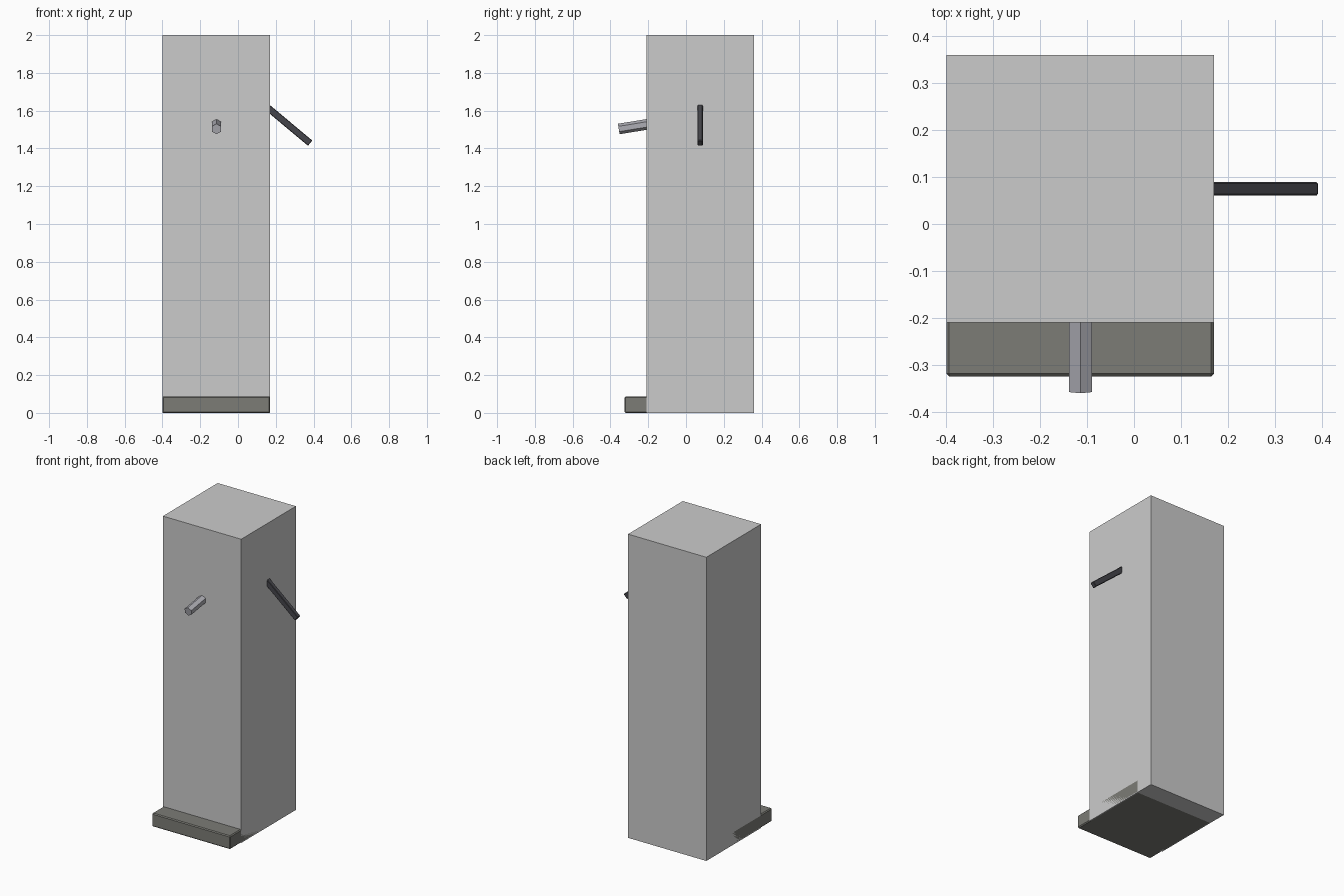
import bpy
from math import pi, radians, atan2, hypot

if "Cube" in bpy.data.objects:
    bpy.data.objects.remove(bpy.data.objects["Cube"])


def paint(obj, name, rgb):
    mat = bpy.data.materials.new(name)
    mat.diffuse_color = (*rgb, 1)
    mat.use_nodes = True
    mat.node_tree.nodes["Principled BSDF"].inputs["Base Color"].default_value = mat.diffuse_color
    obj.data.materials.append(mat)


def box(name, lo, hi, bevel=0, rot=(0, 0, 0)):
    centre = [(a + b) / 2 for a, b in zip(lo, hi)]
    bpy.ops.mesh.primitive_cube_add(size=1, location=centre)
    obj = bpy.context.object
    obj.name = name
    obj.scale = [b - a for a, b in zip(lo, hi)]
    bpy.ops.object.transform_apply(location=False, rotation=False, scale=True)
    obj.rotation_euler = rot
    if bevel:
        mod = obj.modifiers.new("bevel", "BEVEL")
        mod.width = bevel
        mod.segments = 1
    return obj


# Tall cabinet body
body = box("body", (-0.4, -0.21, 0), (0.17, 0.36, 2))

# Bevelled plinth, sticking out at the front and flush with the sides
plinth = box("plinth", (-0.4, -0.325, 0), (0.17, 0.24, 0.088), 0.006)
paint(plinth, "plinth_grey", (0.2, 0.2, 0.18))

# Six-sided spout, tipping down towards the front
y0, z0, y1, z1 = -0.356, 1.503, -0.19, 1.530
bpy.ops.mesh.primitive_cylinder_add(
    vertices=6, radius=0.028, depth=hypot(y1 - y0, z1 - z0),
    location=(-0.114, (y0 + y1) / 2, (z0 + z1) / 2),
    rotation=(-(pi / 2 - atan2(z1 - z0, y1 - y0)), 0, 0))
spout = bpy.context.object
spout.name = "spout"
paint(spout, "spout_metal", (0.42, 0.42, 0.46))

# Slanted lever on the right side
x0, x1, top, low = 0.15, 0.382, 1.622, 1.428
cx, cz, length = (x0 + x1) / 2, (top + low) / 2, hypot(x1 - x0, top - low)
lever = box("lever", (cx - length / 2, 0.061, cz - 0.018),
            (cx + length / 2, 0.089, cz + 0.018), 0.003,
            (0, atan2(top - low, x1 - x0), 0))
paint(lever, "lever_dark", (0.06, 0.06, 0.07))
